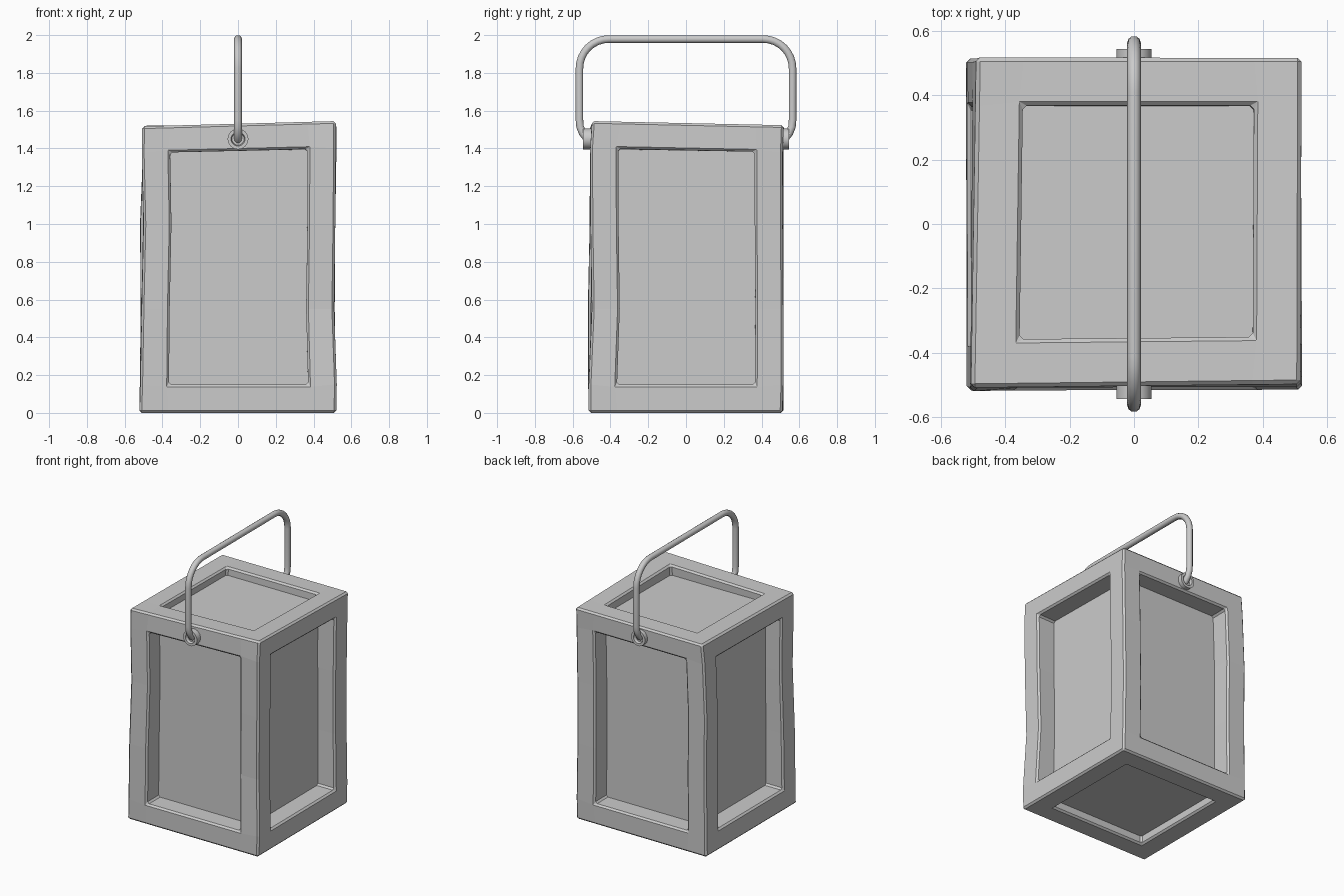
import bpy, bmesh
from math import cos, sin, pi
from mathutils import Vector

if "Cube" in bpy.data.objects:
    bpy.data.objects.remove(bpy.data.objects["Cube"])

def add_object(name, bm):
    mesh = bpy.data.meshes.new(name)
    bmesh.ops.recalc_face_normals(bm, faces=bm.faces)
    bm.to_mesh(mesh)
    bm.free()
    obj = bpy.data.objects.new(name, mesh)
    bpy.context.collection.objects.link(obj)
    return obj

# Hand-hewn wobble of each corner post: (x sign, y sign) -> (dx, dy, dz) per level
levels = [0, 0.15, 0.55, 1.0, 1.386, 1.53]
wobble = {
    (-1, -1): [(-.007, 0, 0), (-.002, -.003, 0), (.005, -.005, 0), (.015, .005, 0), (.006, .006, -.011), (.008, .006, -.013)],
    (1, -1): [(.005, 0, 0), (.008, 0, 0), (-.006, .017, 0), (0, .01, 0), (.003, .008, .015), (.003, .018, .015)],
    (-1, 1): [(-.007, 0, 0), (-.005, 0, 0), (0, 0, 0), (-.004, 0, 0), (.012, 0, -.005), (.025, .003, -.008)],
    (1, 1): [(.003, -.005, 0), (.003, 0, 0), (-.003, 0, 0), (0, -.003, 0), (.006, -.003, -.006), (.006, .002, -.007)],
}

def warp(x, y, k):
    p = Vector((x, y, levels[k]))
    for (sx, sy), offs in wobble.items():
        weight = (1 + sx * x / 0.515) * (1 + sy * y / 0.515) / 4
        p += weight * Vector(offs[k])
    return p

# Frame: keep only the edge cells of a 3 x 3 x 5 lattice, skin their outer faces
grid = [-0.515, -0.365, 0.365, 0.515]
size = (3, 3, 5)

def filled(c):
    if any(v < 0 or v >= n for v, n in zip(c, size)):
        return False
    return sum(v in (0, n - 1) for v, n in zip(c, size)) >= 2

bm = bmesh.new()
verts = {}

def corner(i, j, k):
    if (i, j, k) not in verts:
        verts[i, j, k] = bm.verts.new(warp(grid[i], grid[j], k))
    return verts[i, j, k]

for cell in [(i, j, k) for i in range(3) for j in range(3) for k in range(5)]:
    if not filled(cell):
        continue
    for axis in range(3):
        for side in (0, 1):
            near = list(cell)
            near[axis] += 2 * side - 1
            if filled(near):
                continue
            u, v = (axis + 1) % 3, (axis + 2) % 3
            loop = []
            for a, b in ((0, 0), (1, 0), (1, 1), (0, 1)):
                c = list(cell)
                c[axis] += side
                c[u] += a
                c[v] += b
                loop.append(corner(*c))
            bm.faces.new(loop)
frame = add_object("lantern_frame", bm)
bevel = frame.modifiers.new("worn_edges", 'BEVEL')
bevel.width = 0.012
bevel.segments = 1
bevel.limit_method = 'ANGLE'

# Recessed panes, lid panel and floor panel
bm = bmesh.new()
bmesh.ops.create_cube(bm, size=1)
for v in bm.verts:
    v.co = (v.co.x * 0.76, v.co.y * 0.76, 0.06 if v.co.z < 0 else 1.465)
add_object("recessed_panels", bm)

# Hollow handle sockets, turned around the y axis, front and back
profile = [(0.055, 0.47), (0.055, 0.545), (0.037, 0.545), (0.032, 0.525), (0.0, 0.525)]
N = 24
for side, name in ((-1, "front_handle_socket"), (1, "back_handle_socket")):
    bm = bmesh.new()
    pts = [bm.verts.new((0, side * y, 1.45 + r)) for r, y in profile]
    edges = [bm.edges.new(pair) for pair in zip(pts, pts[1:])]
    bmesh.ops.spin(bm, geom=pts + edges, cent=(0, 0, 1.45), axis=(0, 1, 0),
                   angle=2 * pi, steps=N)
    bmesh.ops.remove_doubles(bm, verts=bm.verts, dist=1e-4)
    add_object(name, bm)

# Handle: round rod bent over the top, ends curling into the sockets
half = [(0.505, 1.44), (0.525, 1.453), (0.548, 1.482), (0.561, 1.515), (0.564, 1.55)]
R = 0.155
half += [(0.564 - R + R * cos(a), 1.979 - R + R * sin(a))
         for a in (i * pi / 16 for i in range(9))]
path = half + [(-y, z) for y, z in reversed(half)]
curve = bpy.data.curves.new("handle", 'CURVE')
curve.dimensions = '3D'
curve.bevel_depth = 0.021
curve.bevel_resolution = 3
curve.use_fill_caps = True
spline = curve.splines.new('POLY')
spline.points.add(len(path) - 1)
for p, (y, z) in zip(spline.points, path):
    p.co = (0, y, z, 1)
spline.use_smooth = True
bpy.context.collection.objects.link(bpy.data.objects.new("handle", curve))

# Smooth only the turned parts
for obj in bpy.data.objects:
    obj.select_set("socket" in obj.name)
bpy.context.view_layer.objects.active = bpy.data.objects["front_handle_socket"]
bpy.ops.object.shade_smooth_by_angle()
